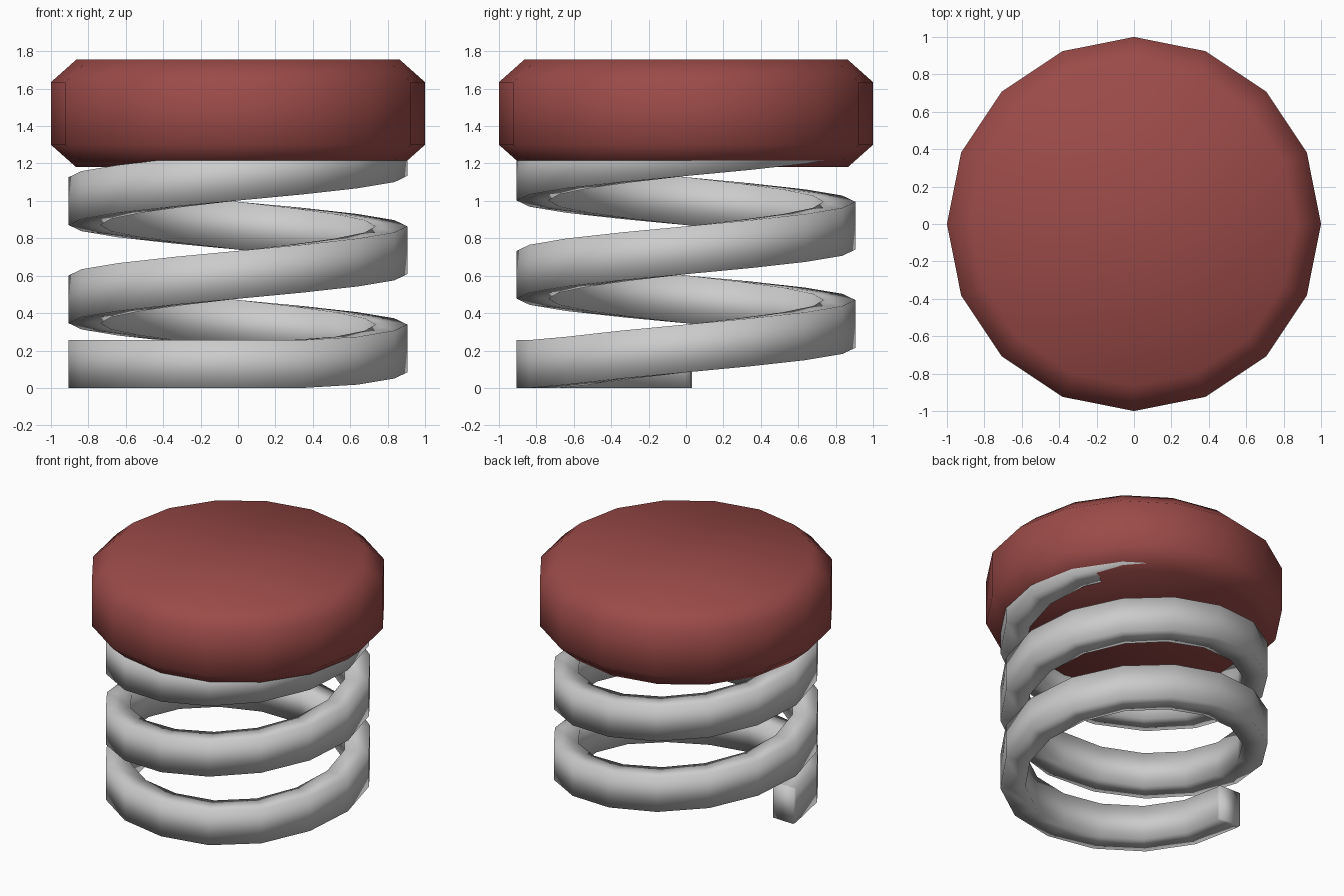
import bpy, bmesh
from math import radians, cos, sin, tau

if "Cube" in bpy.data.objects:
    bpy.data.objects.remove(bpy.data.objects["Cube"])

SIDES = 16


def make_object(name, bm):
    bmesh.ops.recalc_face_normals(bm, faces=bm.faces)
    for f in bm.faces:
        f.smooth = True
    mesh = bpy.data.meshes.new(name)
    bm.to_mesh(mesh)
    bm.free()
    ob = bpy.data.objects.new(name, mesh)
    bpy.context.collection.objects.link(ob)
    return ob


def skin(name, rings, closed):
    """Bridge successive vertex rings and cap both ends."""
    bm = bmesh.new()
    loops = [[bm.verts.new(p) for p in ring] for ring in rings]
    n = len(loops[0])
    for a, b in zip(loops, loops[1:]):
        for i in range(n):
            j = (i + 1) % n
            bm.faces.new((a[i], a[j], b[j], b[i]))
    if closed:
        bm.faces.new(loops[0][::-1])
        bm.faces.new(loops[-1])
    return make_object(name, bm)


# Button cap: sixteen-sided drum with chamfered rims
profile = [(0.865, 1.18), (1.0, 1.30), (1.0, 1.635), (0.865, 1.755)]
cap = skin("cap", [[(r * cos(tau * i / SIDES), r * sin(tau * i / SIDES), z)
                    for i in range(SIDES)] for r, z in profile], True)
red = bpy.data.materials.new("red")
red.diffuse_color = (0.33, 0.07, 0.065, 1)
red.use_nodes = True
red.node_tree.nodes["Principled BSDF"].inputs["Base Color"].default_value = red.diffuse_color
cap.data.materials.append(red)

# Coil spring: rectangular strip on a helix, flattened where it meets the floor
INNER, OUTER, HALF, PITCH = 0.735, 0.905, 0.128, 0.525
angles = [178] + [180 + 22.5 * k for k in range(45)]
rings = []
for a in angles:
    z = max(HALF, 0.08 + PITCH * (a - 270) / 360)
    c, s = cos(radians(a)), sin(radians(a))
    rings.append([(r * c, r * s, z + h) for r, h in
                  ((INNER, -HALF), (OUTER, -HALF), (OUTER, HALF), (INNER, HALF))])
skin("spring", rings, True)
